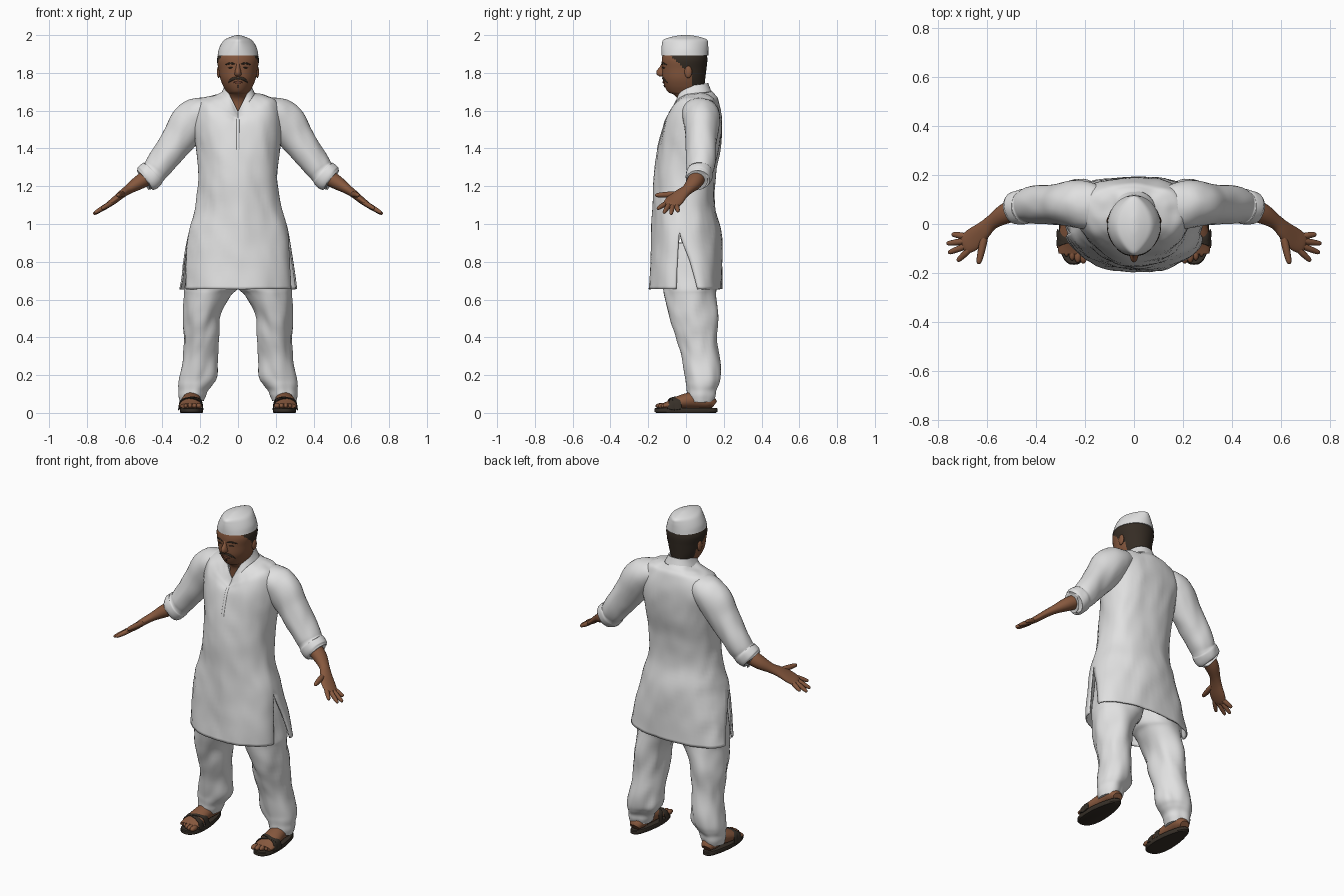
import bpy, bmesh, math
from mathutils import Vector, noise
from mathutils.bvhtree import BVHTree

if "Cube" in bpy.data.objects:
    bpy.data.objects.remove(bpy.data.objects["Cube"])


def material(name, r, g, b):
    m = bpy.data.materials.new(name)
    m.diffuse_color = (r, g, b, 1)
    m.use_nodes = True
    m.node_tree.nodes["Principled BSDF"].inputs["Base Color"].default_value = m.diffuse_color
    return m


WHITE = material("white_cotton", 0.75, 0.75, 0.75)
SKIN = material("brown_skin", 0.24, 0.098, 0.048)
HAIR = material("black_brown_hair", 0.036, 0.026, 0.018)
LEATHER = material("dark_leather", 0.038, 0.029, 0.021)
LIP = material("lip_brown", 0.16, 0.055, 0.032)


def spline(rows, steps):
    """Smoothly resample a list of number rows."""
    out = []
    for i in range(len(rows) - 1):
        p0, p1, p2, p3 = rows[max(i - 1, 0)], rows[i], rows[i + 1], rows[min(i + 2, len(rows) - 1)]
        for s in range(steps):
            t = s / steps
            out.append([0.5 * (2 * b + (c - a) * t + (2 * a - 5 * b + 4 * c - d) * t * t
                               + (3 * b - a - 3 * c + d) * t ** 3)
                        for a, b, c, d in zip(p0, p1, p2, p3)])
    return out + [list(rows[-1])]


def finish(name, bm, mats, mirror=False, wrinkle=0.0, thick=0.0, angle=50):
    bmesh.ops.remove_doubles(bm, verts=bm.verts, dist=1e-5)
    bmesh.ops.recalc_face_normals(bm, faces=bm.faces)
    if wrinkle:
        bm.normal_update()
        for v in bm.verts:
            q = Vector((v.co.x * 9, v.co.y * 9, v.co.z * 5 + v.co.x * 6))
            v.co += v.normal * (noise.noise(q) + .4 * noise.noise(q * 2.3)) * wrinkle
    me = bpy.data.meshes.new(name)
    bm.to_mesh(me)
    bm.free()
    for m in mats:
        me.materials.append(m)
    me.shade_smooth()
    me.set_sharp_from_angle(angle=math.radians(angle))
    ob = bpy.data.objects.new(name, me)
    bpy.context.collection.objects.link(ob)
    if thick:
        s = ob.modifiers.new("thickness", "SOLIDIFY")
        s.thickness, s.offset = thick, -1
    if mirror:
        ob.modifiers.new("mirror", "MIRROR")
    return ob


def skin_rings(bm, rings, closed=True, caps=True):
    vs = [[bm.verts.new(p) for p in r] for r in rings]
    n = len(vs[0])
    for a, b in zip(vs, vs[1:]):
        for i in range(n if closed else n - 1):
            j = (i + 1) % n
            bm.faces.new((a[i], a[j], b[j], b[i]))
    if caps:
        bm.faces.new(vs[0])
        bm.faces.new(vs[-1])


def ring(c, u, v, n):
    return [c + u * math.cos(2 * math.pi * i / n) + v * math.sin(2 * math.pi * i / n) for i in range(n)]


def column(name, rows, mats, steps=5, n=40, **kw):
    """Upright form; rows are z, centre x, half width, front y, back y."""
    bm = bmesh.new()
    skin_rings(bm, [ring(Vector((x, (f + b) / 2, z)), Vector((h, 0, 0)), Vector((0, (b - f) / 2, 0)), n)
                    for z, x, h, f, b in spline(rows, steps)])
    return finish(name, bm, mats, **kw)


def tube(name, rows, mat, up, steps=5, n=16, **kw):
    """Swept form; rows are x, y, z, half width, half height."""
    rows = spline(rows, steps)
    pts = [Vector(r[:3]) for r in rows]
    rings = []
    for i, r in enumerate(rows):
        d = (pts[min(i + 1, len(pts) - 1)] - pts[max(i - 1, 0)]).normalized()
        w = d.cross(Vector(up)).normalized()
        rings.append(ring(pts[i], w * r[3], w.cross(d) * r[4], n))
    bm = bmesh.new()
    skin_rings(bm, rings)
    return finish(name, bm, [mat], **kw)


def blob(name, loc, size, mat, **kw):
    bm = bmesh.new()
    bmesh.ops.create_uvsphere(bm, u_segments=20, v_segments=12, radius=1)
    for v in bm.verts:
        v.co = Vector(loc) + Vector(a * b for a, b in zip(v.co, size))
    return finish(name, bm, [mat], **kw)


def garment(name, rows, wrinkle, thick):
    """Front and back panels, joined wherever their side edges meet.
    Rows: z, front half width, back half width, front y, front edge y, back edge y, back y, neck dip."""
    bm = bmesh.new()
    front, back = [], []
    for z, hf, hb, yf, mf, mb, yb, dip in spline(rows, 6):
        if z > 0.955:
            mb, hb = mf, hf
        low = min(1, max(0, (1.45 - z) / 0.5))   # the belly and skirt front are more pointed
        e = .88 + .24 * low
        f, b = [], []
        for i in range(33):
            a = math.pi * i / 32
            c, s = math.cos(a), max(math.sin(a), 0)
            xf, xb = (math.copysign(abs(c) ** p, c) for p in (e, .88))
            f.append(Vector((hf * xf + .02 * low * s, mf + (yf - mf) * s ** e, z - dip * (1 - abs(xf)))))
            b.append(Vector((hb * xb, mb + (yb - mb) * s ** .88, z + dip * .08 * s)))
        # panels share their side vertices exactly above the slits
        for k in (0, -1):
            f[k].x = math.copysign(hf, f[k].x)
            b[k].x = math.copysign(hb, b[k].x)
            f[k].y, b[k].y = mf, mb
            if z > 0.955:
                f[k] = b[k].copy()
        front.append(f)
        back.append(b)
    skin_rings(bm, front, closed=False, caps=False)
    skin_rings(bm, back, closed=False, caps=False)
    return finish(name, bm, [WHITE], wrinkle=wrinkle, thick=thick)


# Long tunic with side slits, and its standing V collar
tunic = garment("tunic", [
    (1.715, .074, .074, -.055, .04, .04, .118, .125),
    (1.695, .09, .09, -.070, .04, .04, .13, .12),
    (1.675, .15, .15, -.084, .05, .05, .148, .11),
    (1.645, .208, .208, -.098, .058, .058, .168, .09),
    (1.55, .234, .234, -.122, .06, .06, .192, .03),
    (1.40, .22, .22, -.147, .03, .03, .188, 0),
    (1.25, .212, .212, -.167, .01, .01, .155, 0),
    (1.10, .224, .224, -.175, -.02, -.02, .15, 0),
    (0.96, .262, .262, -.182, -.035, -.035, .185, 0),
    (0.80, .275, .288, -.192, -.045, .02, .192, 0),
    (0.655, .28, .31, -.20, -.05, .06, .193, .0)], 0.010, 0.008)
garment("collar", [(1.735, .070, .070, -.058, .04, .04, .118, .14),
                   (1.715, .078, .078, -.066, .04, .04, .125, .138),
                   (1.69, .09, .09, -.077, .04, .04, .135, .128)], 0, 0.01)

# Head and neck, hair coloured by region
head = column("head", [
    (1.57, 0, .06, -.035, .10), (1.65, 0, .062, -.04, .105), (1.685, 0, .058, -.065, .10),
    (1.698, 0, .060, -.094, .098), (1.73, 0, .078, -.113, .098), (1.77, 0, .094, -.124, .102),
    (1.82, 0, .103, -.127, .108), (1.87, 0, .111, -.128, .113), (1.915, 0, .098, -.12, .108)],
    [SKIN, HAIR], steps=8, n=64)
for p in head.data.polygons:
    x, y, z = p.center
    if z > 1.735 and y > 0.028 - max(0, z - 1.79) * 1.1:
        p.material_index = 1


def surface(ob):
    bm = bmesh.new()
    bm.from_mesh(ob.data)
    tree = BVHTree.FromBMesh(bm)
    bm.free()
    return lambda x, z: tree.ray_cast(Vector((x, -1, z)), Vector((0, 1, 0)))[0].y


face_y, chest_y = surface(head), surface(tunic)


def stripe(name, pts, mat, fy, mirror=True, h=.004):
    """Flat strip lying on a front surface; points are x, z, half width."""
    tube(name, [(x, fy(x, z), z, w, h) for x, z, w in pts], mat, (0, -1, 0), n=10, mirror=mirror)


# Face
tube("nose", [(0, -.120, 1.857, .008, .006), (0, -.122, 1.83, .011, .017), (0, -.125, 1.804, .017, .032),
              (0, -.123, 1.791, .018, .024), (0, -.120, 1.783, .011, .008)], SKIN, (0, -1, 0), angle=80)
stripe("eyebrow", [(.016, 1.846, .003), (.04, 1.851, .005), (.068, 1.843, .002)], HAIR, face_y)
stripe("eye", [(.026, 1.827, .001), (.038, 1.828, .004), (.052, 1.826, .001)], HAIR, face_y)
stripe("moustache", [(0, 1.772, .005), (.025, 1.769, .008), (.043, 1.757, .005), (.05, 1.748, .002)], HAIR, face_y)
stripe("lips", [(-.026, 1.75, .002), (0, 1.75, .007), (.026, 1.75, .002)], LIP, face_y, mirror=False)
stripe("chin_tuft", [(0, 1.736, .002), (0, 1.73, .004), (0, 1.724, .002)], HAIR, face_y, mirror=False)
blob("ear", (.102, .012, 1.805), (.010, .02, .032), SKIN, mirror=True)

# Boat-shaped cap: sloping sides, pointed ends and a raised crown
cap = column("cap", [(1.893, 0, .108, -.130, .118), (1.925, 0, .102, -.13, .118), (1.955, 0, .088, -.127, .117),
                     (1.975, 0, .072, -.12, .112), (1.987, 0, .048, -.09, .085), (1.997, 0, .02, -.045, .04),
                     (2.0, 0, .004, -.015, .015)], [WHITE], angle=60)
for v in cap.data.vertices:
    v.co.x *= 1 - min(1, (v.co.z - 1.893) / .08) * .4 * min(1, abs(v.co.y / .125)) ** 2

# Button placket
stripe("placket", [(0, 1.555 - .02 * i, .008) for i in range(9)], WHITE, chest_y, mirror=False)

# Trousers
column("trouser_leg", [
    (.90, .12, .125, -.13, .13), (.75, .13, .14, -.13, .155), (.66, .145, .142, -.12, .162),
    (.62, .163, .122, -.114, .163), (.52, .189, .098, -.09, .166), (.40, .194, .094, -.055, .168),
    (.28, .203, .092, -.015, .175), (.19, .213, .096, .002, .18), (.15, .225, .086, .005, .172),
    (.12, .234, .074, .008, .16), (.09, .238, .07, .006, .158), (.06, .24, .062, .012, .15)],
    [WHITE], mirror=True, wrinkle=0.016)

# Sleeves with rolled cuffs
UP = (.62, 0, .78)
tube("sleeve", [
    (.13, .075, 1.605, .08, .055), (.195, .078, 1.587, .098, .085), (.255, .082, 1.54, .097, .10),
    (.31, .083, 1.46, .089, .091), (.37, .08, 1.378, .081, .082), (.425, .075, 1.305, .073, .073),
    (.445, .072, 1.28, .068, .07), (.458, .07, 1.268, .072, .076), (.482, .065, 1.245, .071, .075),
    (.495, .063, 1.235, .062, .064), (.49, .064, 1.238, .045, .045)],
     WHITE, UP, n=32, mirror=True, wrinkle=0.010)

# Forearm, palm, fingers and thumb
tube("forearm_and_palm", [
    (.44, .07, 1.27, .045, .043), (.52, .045, 1.222, .043, .038), (.58, .008, 1.183, .031, .025),
    (.615, -.025, 1.158, .037, .021), (.655, -.06, 1.125, .047, .018), (.69, -.083, 1.1, .041, .014),
    (.70, -.088, 1.094, .027, .006)], SKIN, UP, n=24, mirror=True)
FINGERS = {"little": ((.69, -.05, 1.097), (.745, -.042, 1.066)), "ring": ((.69, -.07, 1.10), (.766, -.08, 1.052)),
           "middle": ((.682, -.088, 1.105), (.76, -.118, 1.058)), "index": ((.668, -.10, 1.113), (.723, -.152, 1.08)),
           "thumb": ((.61, -.045, 1.158), (.636, -.164, 1.152))}
for name, (a, b) in FINGERS.items():
    a, b = Vector(a), Vector(b)
    r = .015 if name == "thumb" else .0125
    tube(name + "_finger", [(*a.lerp(b, t), r * k, r * k) for t, k in
                            ((0, 1), (.4, 1.05), (.8, .85), (.95, .6), (1, .15))], SKIN, UP, n=12, mirror=True)

# Sandal sole: tapered outline, swept upward
bm = bmesh.new()
outline = []
for i in range(36):
    a = 2 * math.pi * i / 36
    c, s = math.cos(a), math.sin(a)
    outline.append((.06 * math.copysign(abs(c) ** .8, c) * (1 - .22 * s), .167 * s))
skin_rings(bm, [[Vector((.246 + x * k, y * k, z)) for x, y in outline]
                for z, k in ((0, .94), (.006, 1), (.022, 1), (.026, .97))])
finish("sandal_sole", bm, [LEATHER], mirror=True, angle=35)

# Foot and toes
tube("foot", [(.243, .15, .042, .03, .022), (.243, .12, .06, .046, .038), (.245, .05, .068, .048, .045),
              (.25, -.03, .057, .055, .036), (.252, -.09, .042, .06, .022), (.252, -.12, .036, .056, .015)],
     SKIN, (0, 0, 1), n=24, mirror=True)
for i in range(5):
    blob("toe", (.207 + .023 * i, -.132 + .0032 * i * i, .037), (.016 - .0013 * i, .03, .015), SKIN, mirror=True)

# Two crossed straps arching over each foot
for name, ya, yb in (("inner_strap", -.09, -.04), ("outer_strap", -.025, -.08)):
    rows = []
    for i in range(7):
        t = i / 6
        y = ya + (yb - ya) * t
        arch = math.sin(math.pi * t) ** .6
        rows.append((.25 - .063 * math.cos(math.pi * t), y, .018 + (.052 + .32 * (y + .09)) * arch, .004, .02))
    tube(name, rows, LEATHER, (0, 1, 0), n=10, mirror=True)
